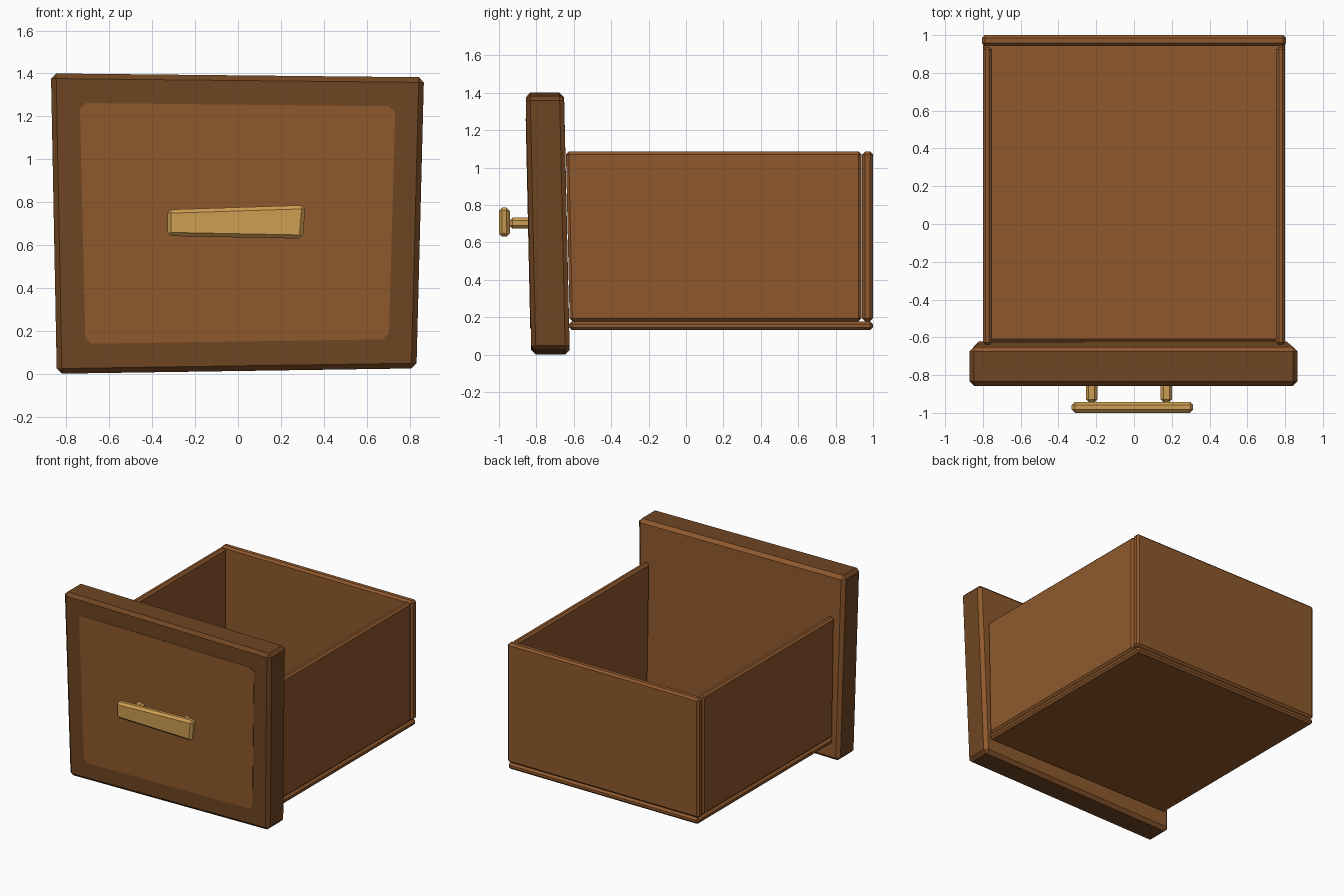
import bpy, bmesh

if "Cube" in bpy.data.objects:
    bpy.data.objects.remove(bpy.data.objects["Cube"])


def material(name, srgb):
    m = bpy.data.materials.new(name)
    lin = [((c / 255 + 0.055) / 1.055) ** 2.4 for c in srgb]
    m.diffuse_color = (*lin, 1)
    m.use_nodes = True
    m.node_tree.nodes["Principled BSDF"].inputs["Base Color"].default_value = m.diffuse_color
    return m


LIGHT = material("light_wood", (143, 89, 45))
DARK = material("dark_wood", (112, 70, 34))
BRASS = material("brass", (205, 157, 82))


def slab(name, front, back, mats, bevel):
    """Bevelled block between two quads, each listed BL, BR, TR, TL from the front."""
    bm = bmesh.new()
    f = [bm.verts.new(p) for p in front]
    b = [bm.verts.new(p) for p in back]
    bm.faces.new(f)
    bm.faces.new(b[::-1])
    for i in range(4):
        j = (i + 1) % 4
        bm.faces.new((f[j], f[i], b[i], b[j]))
    bmesh.ops.bevel(bm, geom=bm.edges[:], offset=bevel, segments=1,
                    affect='EDGES', profile=0.5)
    bmesh.ops.recalc_face_normals(bm, faces=bm.faces[:])
    if len(mats) > 1:  # second colour on everything turned to the back
        for fc in bm.faces:
            fc.material_index = 1 if fc.normal.y > 0.3 else 0
    return finish(name, bm, mats)


def finish(name, bm, mats):
    me = bpy.data.meshes.new(name)
    bm.to_mesh(me)
    bm.free()
    for m in mats:
        me.materials.append(m)
    ob = bpy.data.objects.new(name, me)
    bpy.context.collection.objects.link(ob)
    return ob


def quad(outline, y_low, y_high):
    """Outline of four (x, z) points, leaning from y_low to y_high."""
    return [(x, y, z) for (x, z), y in zip(outline, (y_low, y_low, y_high, y_high))]


def box(name, x0, x1, y0, y1, z0, z1, mat, bevel=0.015, lean=0.0):
    o = [(x0, z0), (x1, z0), (x1, z1), (x0, z1)]
    return slab(name, quad(o, y0, y0 - lean), quad(o, y1, y1), [mat], bevel)


# Crooked, slightly leaning front panel with a lighter back
outer = [(-0.845, 0.0), (0.832, 0.025), (0.867, 1.382), (-0.872, 1.4)]
slab("front_panel", quad(outer, -0.827, -0.857), quad(outer, -0.622, -0.652),
     [DARK, LIGHT], 0.024)

# Lighter field painted on the panel front, with clipped corners
field = [(-0.712, 0.14), (0.704, 0.16), (0.733, 1.247), (-0.737, 1.262)]
bm = bmesh.new()
pts = []
for i, (x, z) in enumerate(field):
    sx, sz = (1 if x < 0 else -1), (1 if z < 0.7 else -1)
    pair = [(x, z + sz * 0.028), (x + sx * 0.028, z)]
    pts += pair if i % 2 == 0 else pair[::-1]
face = bm.faces.new([bm.verts.new((x, -0.827 - 0.03 * z / 1.4 - 0.003, z)) for x, z in pts])
ext = bmesh.ops.extrude_face_region(bm, geom=[face], use_keep_orig=True)
for v in ext["geom"]:
    if isinstance(v, bmesh.types.BMVert):
        v.co.y += 0.005
bmesh.ops.recalc_face_normals(bm, faces=bm.faces[:])
finish("front_field", bm, [LIGHT])

# Drawer box
box("left_side", -0.8, -0.752, -0.622, 0.938, 0.178, 1.085, LIGHT, lean=0.02)
box("right_side", 0.752, 0.8, -0.622, 0.938, 0.178, 1.085, LIGHT, lean=0.02)
box("back_side", -0.805, 0.805, 0.942, 1.0, 0.178, 1.085, LIGHT)
box("drawer_bottom", -0.8, 0.8, -0.625, 1.0, 0.13, 0.178, LIGHT)

# Handle: uneven bar on two posts
bar = [(-0.328, 0.642), (0.302, 0.63), (0.315, 0.786), (-0.33, 0.765)]
slab("handle_bar", quad(bar, -1.0, -1.0), quad(bar, -0.942, -0.942), [BRASS], 0.017)
for side, x in (("left", -0.224), ("right", 0.171)):
    box(f"handle_post_{side}", x - 0.031, x + 0.031, -0.943, -0.82, 0.674, 0.732, BRASS, 0.015)
